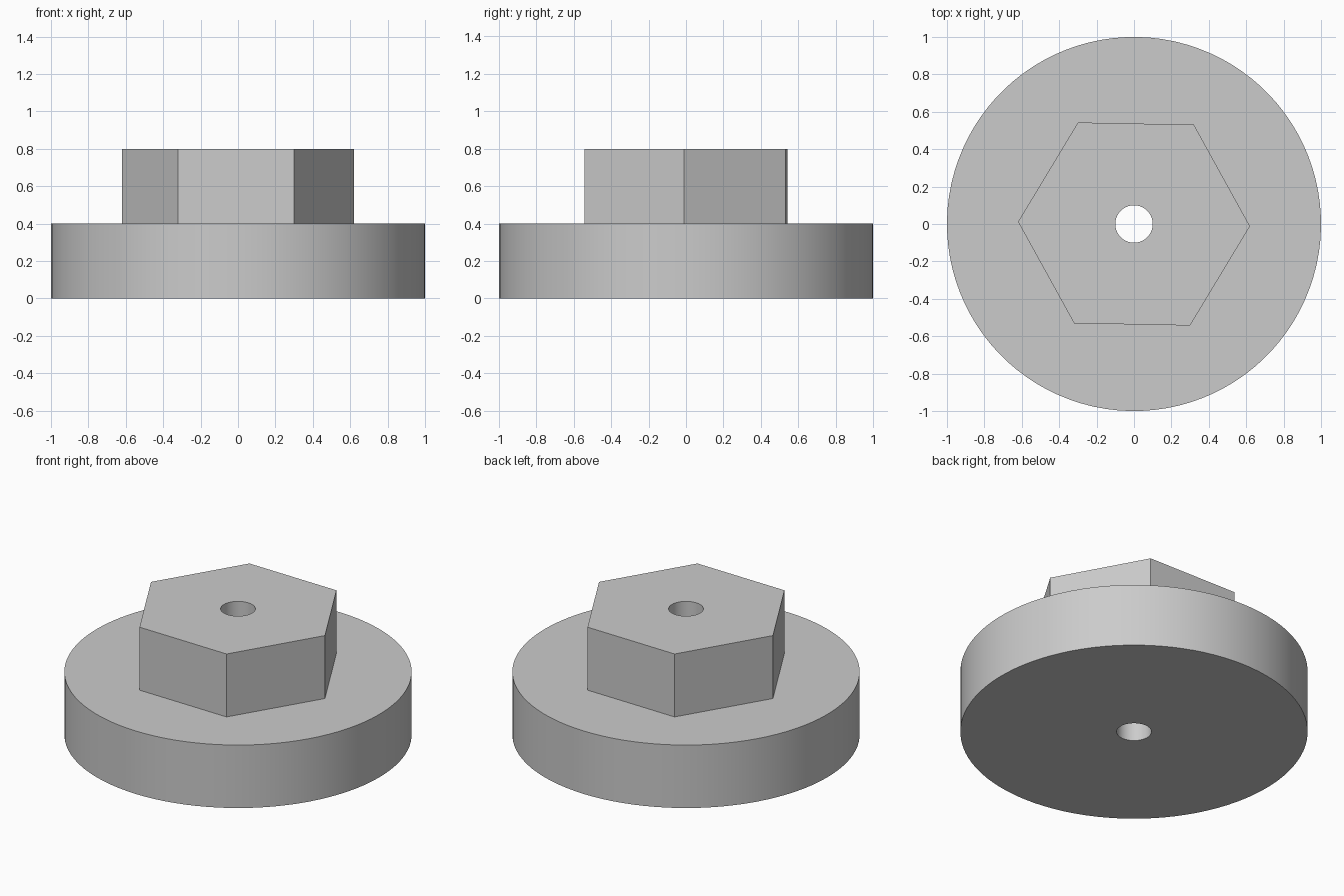
import bpy
import bmesh
from math import pi, cos, sin, radians

cube = bpy.data.objects.get("Cube")
if cube:
    bpy.data.objects.remove(cube, do_unlink=True)

SEGMENTS = 96          # a multiple of six, so the hexagon corners are exact
TURN = radians(-1.1)   # slight twist of the hexagon


def material(name, rgb):
    mat = bpy.data.materials.new(name)
    mat.use_nodes = True
    color = (*rgb, 1)
    mat.diffuse_color = color
    mat.node_tree.nodes["Principled BSDF"].inputs["Base Color"].default_value = color
    return mat


def round_edge(radius):
    return lambda a: radius


def hex_edge(corner_radius):
    return lambda a: corner_radius * cos(pi / 6) / cos(a % (pi / 3) - pi / 6)


def ring(bm, outline, z):
    verts = []
    for i in range(SEGMENTS):
        a = 2 * pi * i / SEGMENTS
        r = outline(a)
        verts.append(bm.verts.new((r * cos(a + TURN), r * sin(a + TURN), z)))
    return verts


bore, rim, hexagon = round_edge(0.1), round_edge(1.0), hex_edge(0.62)

# Closed section: underside, disc rim, shoulder, hexagon sides, top, bore
section = [(bore, 0), (rim, 0), (rim, 0.4), (hexagon, 0.4), (hexagon, 0.8), (bore, 0.8)]
bm = bmesh.new()
rings = [ring(bm, outline, z) for outline, z in section]
for k, lower in enumerate(rings):
    upper = rings[(k + 1) % len(rings)]
    for i in range(SEGMENTS):
        j = (i + 1) % SEGMENTS
        bm.faces.new((lower[i], lower[j], upper[j], upper[i]))
bmesh.ops.recalc_face_normals(bm, faces=bm.faces)

mesh = bpy.data.meshes.new("hex_hub_disc")
bm.to_mesh(mesh)
bm.free()
mesh.materials.append(material("light grey", (0.6, 0.6, 0.6)))
hub = bpy.data.objects.new("hex_hub_disc", mesh)
bpy.context.collection.objects.link(hub)

# Smooth rim and bore, crisp edges elsewhere
bpy.ops.object.select_all(action="DESELECT")
hub.select_set(True)
bpy.context.view_layer.objects.active = hub
bpy.ops.object.shade_smooth_by_angle(angle=radians(30))
